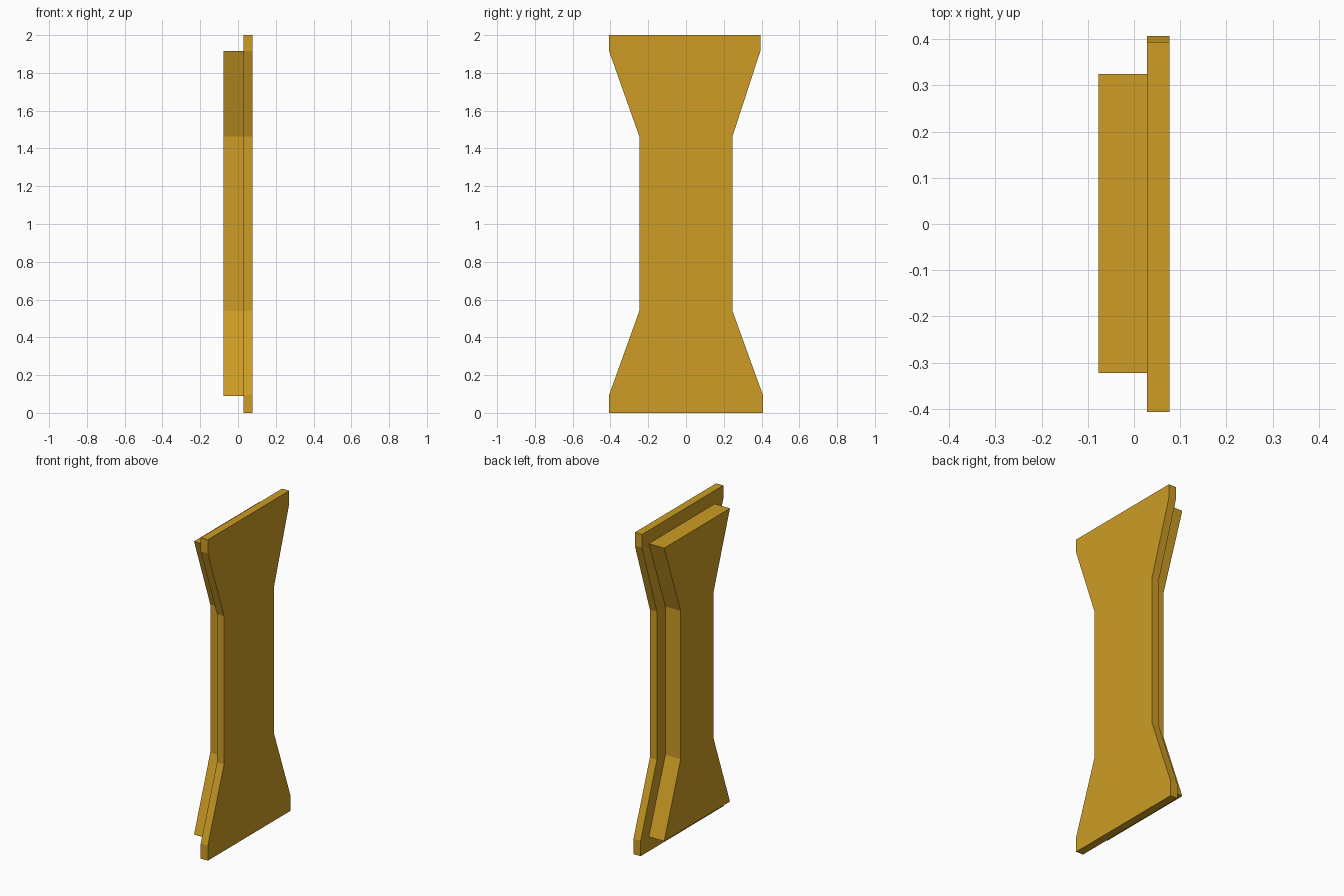
import bpy
import bmesh

if "Cube" in bpy.data.objects:
    bpy.data.objects.remove(bpy.data.objects["Cube"])

ochre = bpy.data.materials.new("ochre")
ochre.diffuse_color = (0.61, 0.335, 0.018, 1)
ochre.use_nodes = True
ochre.node_tree.nodes["Principled BSDF"].inputs["Base Color"].default_value = ochre.diffuse_color


def slab(name, outline, x0, x1):
    """Extrude a (y, z) outline along x from x0 to x1."""
    bm = bmesh.new()
    face = bm.faces.new([bm.verts.new((x0, y, z)) for y, z in outline])
    result = bmesh.ops.extrude_face_region(bm, geom=[face])
    moved = [v for v in result["geom"] if isinstance(v, bmesh.types.BMVert)]
    bmesh.ops.translate(bm, verts=moved, vec=(x1 - x0, 0, 0))
    bmesh.ops.recalc_face_normals(bm, faces=bm.faces)
    mesh = bpy.data.meshes.new(name)
    bm.to_mesh(mesh)
    bm.free()
    mesh.materials.append(ochre)
    obj = bpy.data.objects.new(name, mesh)
    bpy.context.collection.objects.link(obj)
    return obj


# Wide front plate: flared ends with short straight shoulders
slab("face_plate", [
    (-0.407, 0), (0.407, 0), (0.407, 0.095), (0.246, 0.54),
    (0.246, 1.463), (0.394, 1.917), (0.394, 2), (-0.407, 2),
    (-0.407, 1.915), (-0.247, 1.463), (-0.247, 0.54), (-0.407, 0.095),
], 0.028, 0.077)

# Smaller raised block behind the plate, flaring straight to its corners
slab("back_block", [
    (-0.323, 0.09), (0.325, 0.09), (0.163, 0.54), (0.163, 1.463),
    (0.325, 1.917), (-0.323, 1.917), (-0.163, 1.463), (-0.163, 0.54),
], -0.077, 0.028)
